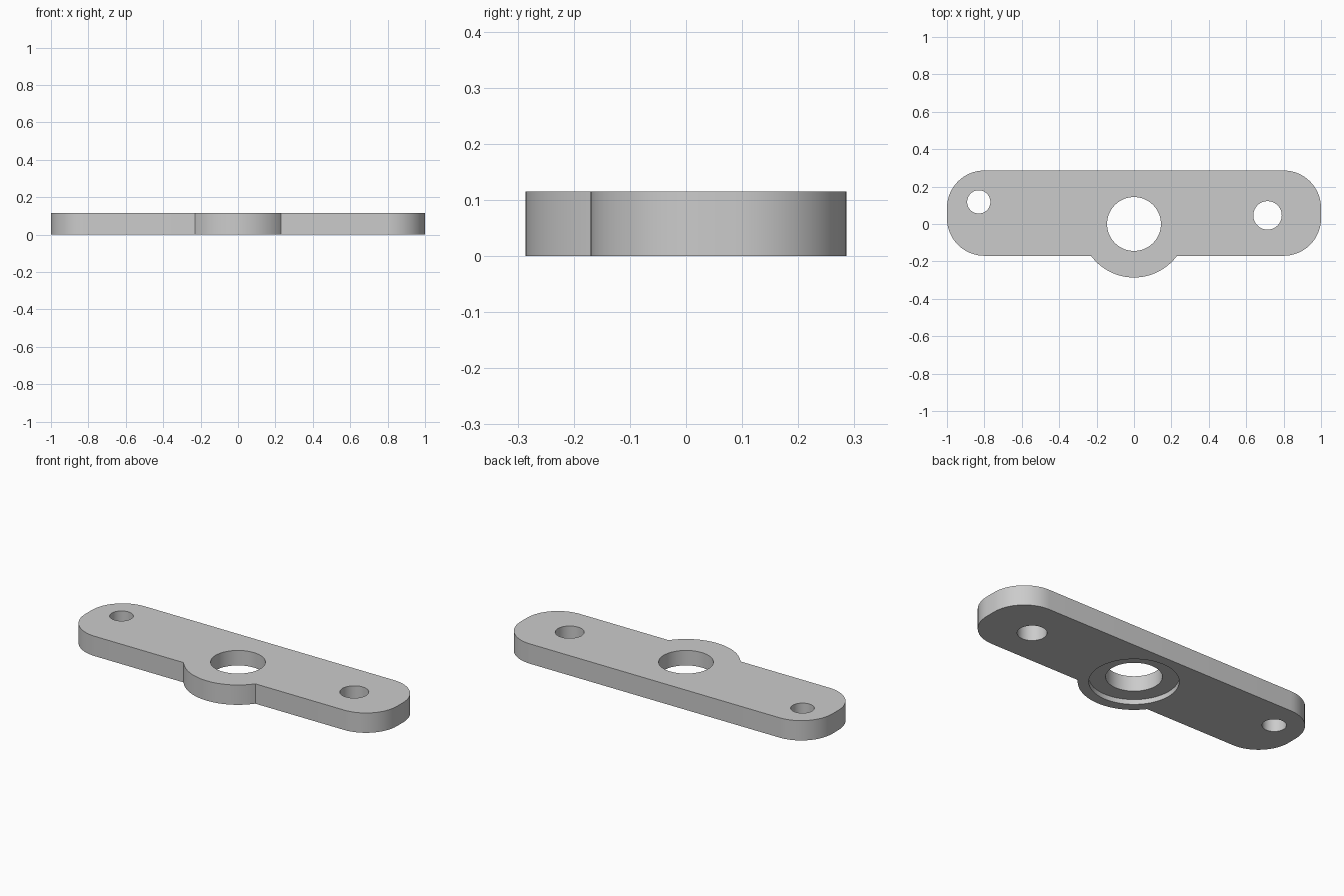
import bpy
import bmesh
from math import asin, cos, sin, pi, radians

cube = bpy.data.objects.get("Cube")
if cube:
    bpy.data.objects.remove(cube, do_unlink=True)

# Main dimensions
HALF_LENGTH = 1.0
BACK, FRONT = 0.286, -0.17
THICKNESS = 0.115
CORNER = 0.2
BOSS = 0.286
RECESS_DEPTH = 0.028

steel = bpy.data.materials.new("grey metal")
steel.use_nodes = True
grey = (0.6, 0.6, 0.6, 1)
steel.diffuse_color = grey
steel.node_tree.nodes["Principled BSDF"].inputs["Base Color"].default_value = grey


def arc(cx, cy, r, start, end, steps):
    """Points along an arc, both ends included."""
    angles = [start + (end - start) * i / steps for i in range(steps + 1)]
    return [(cx + r * cos(a), cy + r * sin(a)) for a in angles]


def prism(name, outline, bottom, top):
    """Solid made by raising an outline from bottom to top."""
    bm = bmesh.new()
    face = bm.faces.new([bm.verts.new((x, y, bottom)) for x, y in outline])
    raised = bmesh.ops.extrude_face_region(bm, geom=[face])
    verts = [v for v in raised["geom"] if isinstance(v, bmesh.types.BMVert)]
    bmesh.ops.translate(bm, verts=verts, vec=(0, 0, top - bottom))
    bmesh.ops.recalc_face_normals(bm, faces=bm.faces)
    mesh = bpy.data.meshes.new(name)
    bm.to_mesh(mesh)
    bm.free()
    mesh.materials.append(steel)
    obj = bpy.data.objects.new(name, mesh)
    bpy.context.collection.objects.link(obj)
    return obj


# Plate outline: round boss at the front, then the four rounded corners
cx = HALF_LENGTH - CORNER
back_y, front_y = BACK - CORNER, FRONT + CORNER
dip = asin(-FRONT / BOSS)
outline = arc(0, 0, BOSS, pi + dip, 2 * pi - dip, 32)
outline += arc(cx, front_y, CORNER, -pi / 2, 0, 16)
outline += arc(cx, back_y, CORNER, 0, pi / 2, 16)
outline += arc(-cx, back_y, CORNER, pi / 2, pi, 16)
outline += arc(-cx, front_y, CORNER, pi, 1.5 * pi, 16)
plate = prism("mounting_plate", outline, 0, THICKNESS)

# Cutters: centre bore, recess under it, and the two bolt holes
THROUGH = THICKNESS + 0.1
cuts = [
    ("centre_bore", 0, 0, 0.144, THROUGH),
    ("underside_recess", 0, 0, 0.23, RECESS_DEPTH),
    ("right_bolt_hole", -0.83, 0.118, 0.062, THROUGH),
    ("left_bolt_hole", 0.714, 0.046, 0.076, THROUGH),
]
bpy.context.view_layer.objects.active = plate
for name, x, y, radius, top in cuts:
    circle = arc(x, y, radius, 0, 2 * pi, 64)[:-1]
    cutter = prism(name + "_cutter", circle, -0.1, top)
    cutter.hide_render = True
    cut = plate.modifiers.new(name, "BOOLEAN")
    cut.operation = "DIFFERENCE"
    cut.solver = "EXACT"
    cut.object = cutter
    bpy.ops.object.modifier_apply(modifier=cut.name)
    bpy.data.objects.remove(cutter, do_unlink=True)

# Smooth the round walls, keep the rims crisp
bpy.ops.object.select_all(action="DESELECT")
plate.select_set(True)
bpy.ops.object.shade_smooth_by_angle(angle=radians(30))
